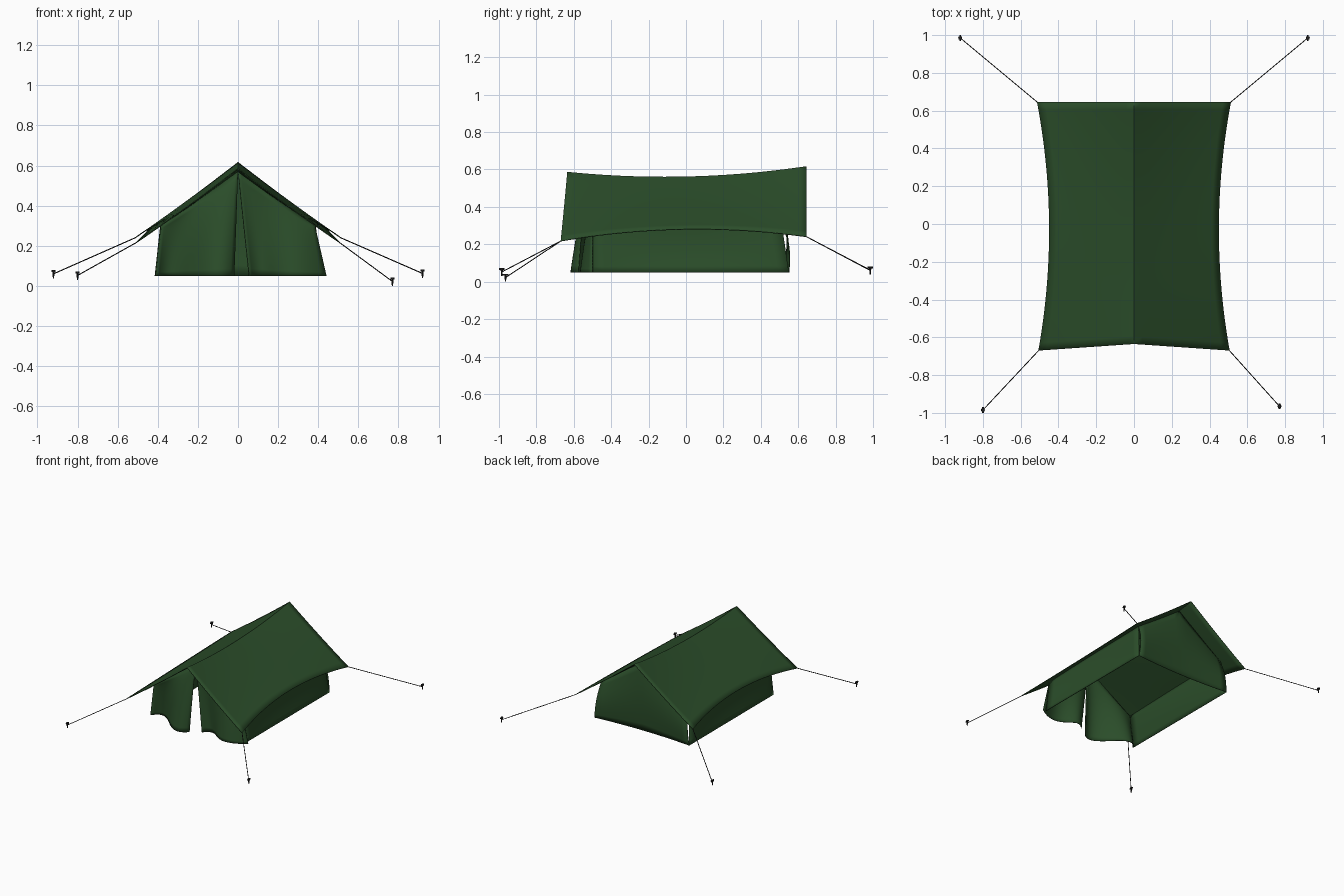
import bpy, bmesh, math
from mathutils import Vector

if "Cube" in bpy.data.objects:
    bpy.data.objects.remove(bpy.data.objects["Cube"])


def material(name, rgb):
    m = bpy.data.materials.new(name)
    m.diffuse_color = (*rgb, 1)
    m.use_nodes = True
    m.node_tree.nodes["Principled BSDF"].inputs["Base Color"].default_value = m.diffuse_color
    return m


CANVAS = material("green_canvas", (0.024, 0.075, 0.023))
DARK = material("dark_metal", (0.015, 0.015, 0.015))


def through(knots, values, t):
    """Smooth curve through a few control values."""
    total = 0
    for i, a in enumerate(knots):
        w = 1
        for j, b in enumerate(knots):
            if j != i:
                w *= (t - b) / (a - b)
        total += w * values[i]
    return total


def finish(bm, name, mat, thickness=0):
    bmesh.ops.recalc_face_normals(bm, faces=bm.faces)
    me = bpy.data.meshes.new(name)
    bm.to_mesh(me)
    bm.free()
    ob = bpy.data.objects.new(name, me)
    bpy.context.collection.objects.link(ob)
    me.materials.append(mat)
    if thickness:
        mod = ob.modifiers.new("cloth_thickness", "SOLIDIFY")
        mod.thickness = thickness
        mod.offset = 0
    bpy.ops.object.select_all(action="DESELECT")
    ob.select_set(True)
    bpy.context.view_layer.objects.active = ob
    bpy.ops.object.shade_smooth_by_angle(angle=math.radians(35))
    return ob


def sheet(name, fn, nu, nv):
    """Cloth grid from a function of u, v in 0..1."""
    bm = bmesh.new()
    g = [[bm.verts.new(fn(i / nu, j / nv)) for j in range(nv + 1)] for i in range(nu + 1)]
    for i in range(nu):
        for j in range(nv):
            bm.faces.new((g[i][j], g[i + 1][j], g[i + 1][j + 1], g[i][j + 1]))
    return finish(bm, name, CANVAS, 0.005)


# Roof: sagging ridge and pulled-in eaves
def roof_point(u, t):
    s = u * 2 - 1
    r = abs(s)
    ridge = through((0, .5, 1), (.585, .56, .615), t)
    eave = through((0, .5, 1), (.217, .28, .24), t)
    ex = through((0, .4, 1), (.505, .45, .512), t)
    y0, y1 = -.635 - .035 * r, .645
    z = ridge + (eave - ridge) * r - .006 * 4 * r * (1 - r)
    return Vector((s * ex, y0 + (y1 - y0) * t, z))


def roof_z(x, y):
    t = (y + .65) / 1.295
    ex = through((0, .4, 1), (.505, .45, .512), t)
    return roof_point(.5 + .5 * x / ex, t).z - .004


sheet("roof", roof_point, 24, 32)

# Side walls
for side, label in ((-1, "left"), (1, "right")):
    def wall(u, v, side=side):
        y = -.5 + u * (1.01 + .04 * v)
        x = .383 + .03 * v - .012 * math.sin(math.pi * u) * math.sin(math.pi * v)
        top = roof_z(.383, y)
        return Vector((side * x, y, top + (.05 - top) * v))
    sheet(label + "_wall", wall, 16, 8)


# Back wall
def back_wall(u, v):
    s = u * 2 - 1
    top = roof_z(s * .383, .51)
    y = .51 + .04 * v - .02 * v * (1 - s * s) + .02 * math.sin(math.pi * v)
    return Vector((s * (.383 + .03 * v), y, top + (.05 - top) * v))


sheet("back_wall", back_wall, 16, 10)

# Door flaps: folds grow towards the hem
FLAPS = {
    "left_flap": (-1, (-.41, -.29, -.16, -.02), (-.5, -.475, -.59, -.575)),
    "right_flap": (1, (.44, .25, .15, .055), (-.5, -.56, -.5, -.53)),
}
KNOTS = (0, 1 / 3, 2 / 3, 1)
for name, (side, xs, ys) in FLAPS.items():
    def flap(u, v, side=side, xs=xs, ys=ys):
        xt, yt = side * .383 * (1 - u), -.5 - .02 * u
        top = roof_z(xt, yt)
        fold = v ** .7
        x = xt + (through(KNOTS, xs, u) - xt) * v
        y = yt + (through(KNOTS, ys, u) - yt) * fold
        return Vector((x, y, top + (.05 - top) * v))
    sheet(name, flap, 24, 14)


# Ropes and pegs
def rod(bm, a, b, r1, r2, n=8):
    d = b - a
    mat = d.to_track_quat("Z", "Y").to_matrix().to_4x4()
    mat.translation = (a + b) / 2
    bmesh.ops.create_cone(bm, cap_ends=True, segments=n, radius1=r1, radius2=r2,
                          depth=d.length, matrix=mat)


PEGS = {
    "front_left": (0, 0, (-.80, -.985, .03)),
    "front_right": (1, 0, (.77, -.965, .0)),
    "back_left": (0, 1, (-.92, .985, .038)),
    "back_right": (1, 1, (.92, .985, .04)),
}
for label, (u, t, foot) in PEGS.items():
    foot = Vector(foot)
    up = Vector((0, 0, 1))
    bm = bmesh.new()
    rod(bm, roof_point(u, t), foot + up * .022, .0028, .0028, 6)
    finish(bm, label + "_rope", DARK)
    bm = bmesh.new()
    rod(bm, foot, foot + up * .034, .003, .006)
    rod(bm, foot + up * .032, foot + up * .042, .011, .009)
    rod(bm, foot + up * .037 - Vector((0, .015, 0)),
        foot + up * .037 + Vector((0, .015, 0)), .005, .005)
    finish(bm, label + "_peg", DARK)
